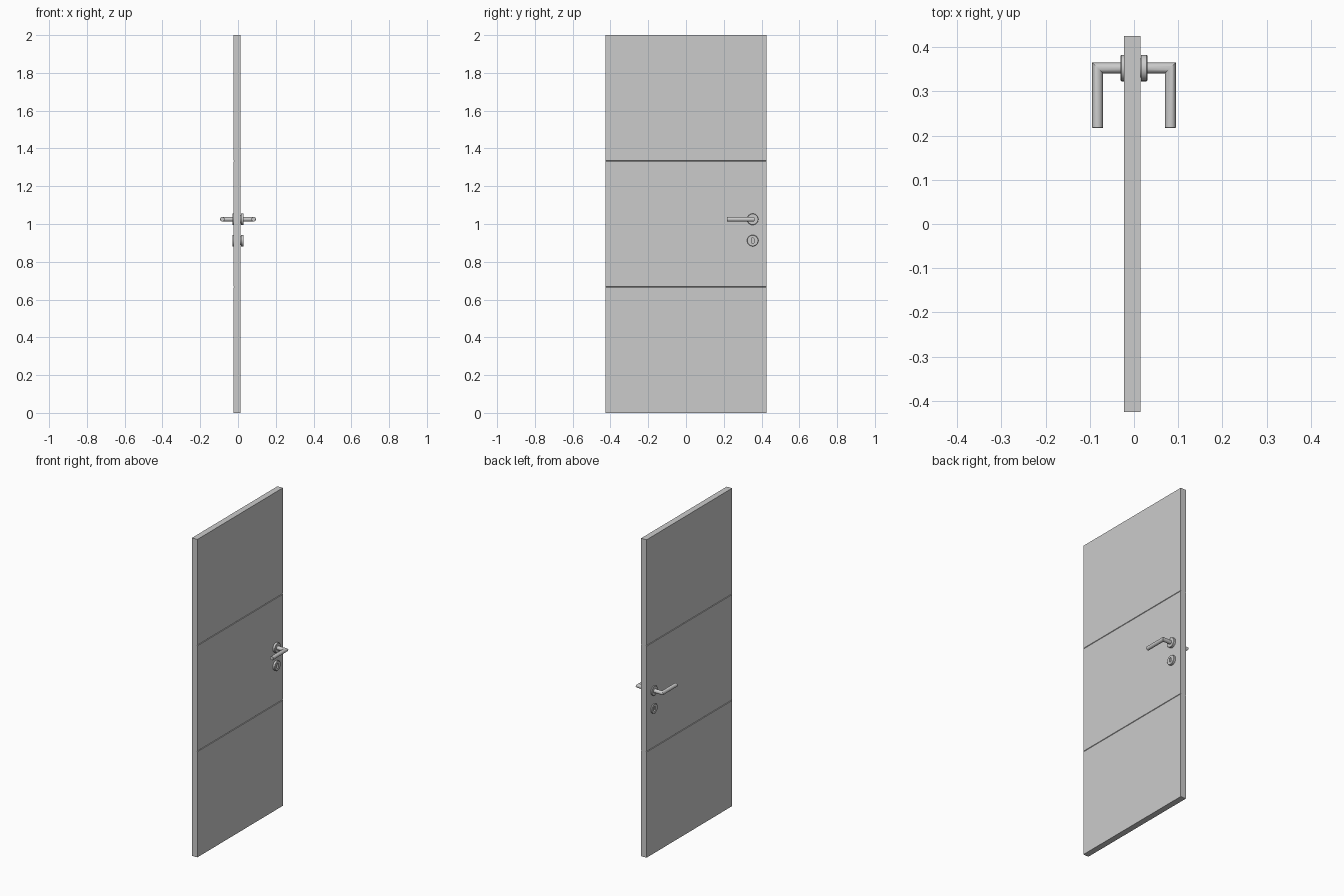
import bpy, bmesh
from math import cos, sin, pi, radians

if "Cube" in bpy.data.objects:
    bpy.data.objects.remove(bpy.data.objects["Cube"])

N = 48
Y0, Z_LEVER, Z_KEY = 0.353, 1.025, 0.912
ANGLES = [2 * pi * i / N for i in range(N)]


def loft(name, rings, smooth=True):
    """Skin a list of equal-length rings and cap both ends."""
    bm = bmesh.new()
    loops = [[bm.verts.new(p) for p in ring] for ring in rings]
    for a, b in zip(loops, loops[1:]):
        for i in range(len(a)):
            j = (i + 1) % len(a)
            bm.faces.new((a[i], a[j], b[j], b[i]))
    bm.faces.new(loops[0])
    bm.faces.new(loops[-1])
    bmesh.ops.recalc_face_normals(bm, faces=bm.faces)
    mesh = bpy.data.meshes.new(name)
    bm.to_mesh(mesh)
    bm.free()
    obj = bpy.data.objects.new(name, mesh)
    bpy.context.collection.objects.link(obj)
    if smooth:
        bpy.ops.object.select_all(action='DESELECT')
        obj.select_set(True)
        bpy.context.view_layer.objects.active = obj
        bpy.ops.object.shade_smooth_by_angle(angle=radians(30))
    return obj


def circle(x, r, z):
    return [(x, Y0 + r * cos(a), z + r * sin(a)) for a in ANGLES]


def slot(x, r, half, z):
    return [(x, Y0 + r * cos(a), z + r * sin(a) + (half if sin(a) >= 0 else -half))
            for a in ANGLES]


# Door leaf: side profile with shallow V grooves at each third, swept along y
x0, x1, g, depth = -0.023, 0.0145, 0.0025, 0.003
thirds = (2 / 3, 4 / 3)
profile = [(x1, 0)]
for z in thirds:
    profile += [(x1, z - g), (x1 - depth, z), (x1, z + g)]
profile += [(x1, 2), (x0, 2)]
for z in reversed(thirds):
    profile += [(x0, z + g), (x0 + depth, z), (x0, z - g)]
profile += [(x0, 0)]
loft("door_leaf", [[(x, y, z) for x, z in profile] for y in (-0.425, 0.425)], smooth=False)

# Hardware, repeated on both faces
for side, s in (("right", 1), ("left", -1)):
    # Round rose behind the lever
    rose = [(0.010, 0.022), (0.016, 0.022), (0.016, 0.030), (0.0285, 0.030),
            (0.030, 0.028), (0.030, 0.013)]
    loft(f"lever_rose_{side}", [circle(s * x, r, Z_LEVER) for x, r in rose])

    # Lever: neck, mitred corner, grip with a slightly eased end
    r, xc, end = 0.012, 0.0825, 0.217
    neck = circle(s * 0.010, r, Z_LEVER)
    mitre = [(s * (xc + r * cos(a)), Y0 + r * cos(a), Z_LEVER + r * sin(a)) for a in ANGLES]

    def grip(y, q):
        return [(s * (xc + q * cos(a)), y, Z_LEVER + q * sin(a)) for a in ANGLES]

    loft(f"lever_handle_{side}", [neck, mitre, grip(end + 0.001, r), grip(end, r - 0.001)])

    # Key escutcheon with recessed slot
    plate = [circle(s * x, q, Z_KEY) for x, q in rose]
    plate += [slot(s * x, 0.007, 0.008, Z_KEY) for x in (0.030, 0.017)]
    # order: base, rim, front face, slot wall
    base = [circle(s * x, q, Z_KEY) for x, q in
            ((0.010, 0.022), (0.016, 0.022), (0.016, 0.030), (0.0285, 0.030), (0.030, 0.028))]
    loft(f"key_escutcheon_{side}", base + plate[-2:])
